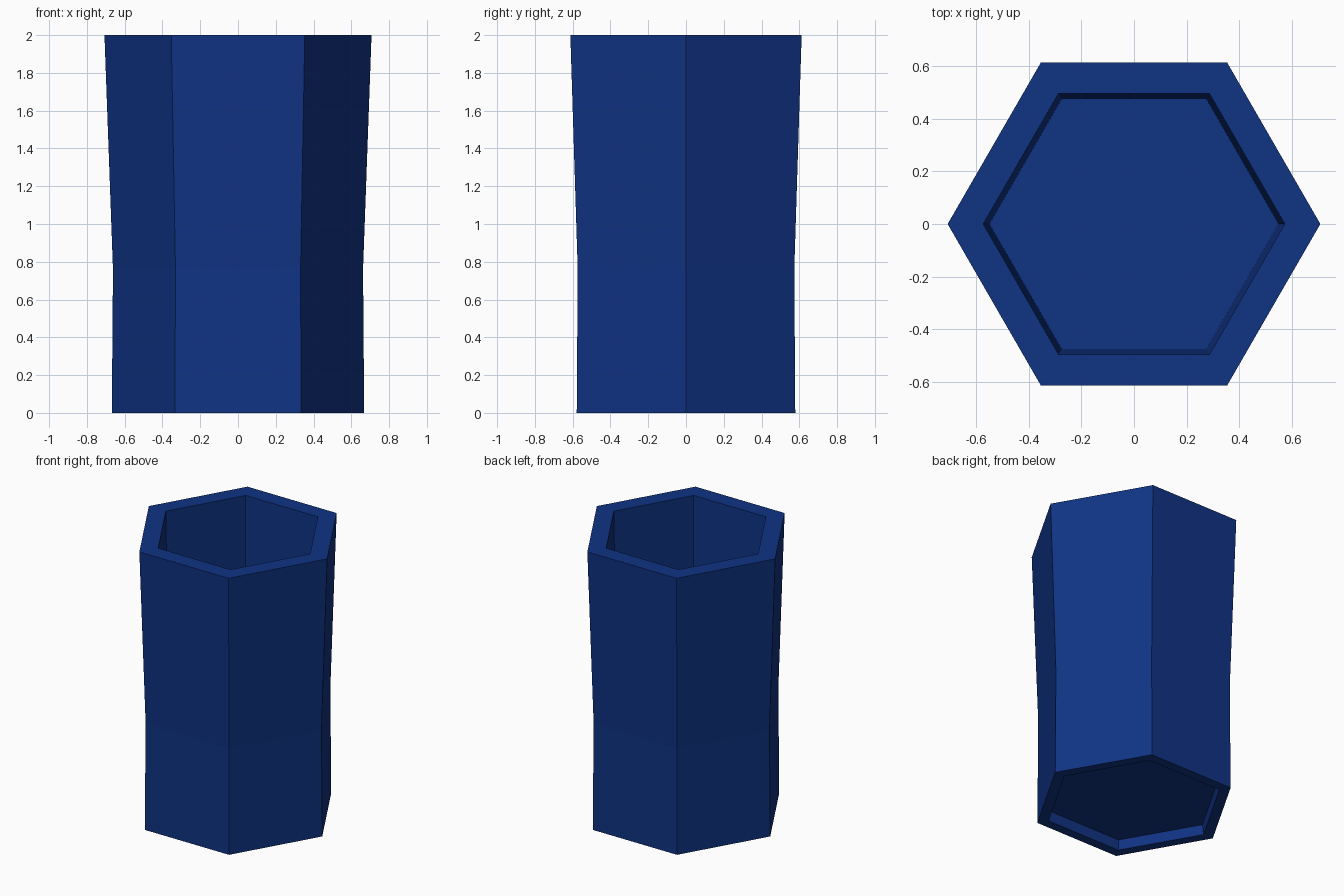
import bpy, bmesh
from math import cos, sin, tau

cube = bpy.data.objects.get("Cube")
if cube:
    bpy.data.objects.remove(cube, do_unlink=True)

SIDES = 6

# One deep blue for the whole vessel
blue = bpy.data.materials.new("deep_blue")
blue.use_nodes = True
colour = (0.005, 0.033, 0.23, 1)
blue.diffuse_color = colour
blue.node_tree.nodes["Principled BSDF"].inputs["Base Color"].default_value = colour

# Closed profile (radius, height) from the recessed underside to the inner floor
profile = [
    (0.58, 0.07),   # recessed underside
    (0.59, 0.0),    # foot ring, inner edge
    (0.668, 0.0),   # foot ring, outer edge
    (0.662, 0.76),  # waist
    (0.707, 2.0),   # rim, outer edge
    (0.572, 2.0),   # rim, inner edge
    (0.548, 0.15),  # inner floor
]


def ring(bm, radius, height):
    return [bm.verts.new((radius * cos(tau * i / SIDES),
                          radius * sin(tau * i / SIDES), height))
            for i in range(SIDES)]


# Loft the six-sided cup through the profile and cap both ends
bm = bmesh.new()
rings = [ring(bm, r, z) for r, z in profile]
for low, high in zip(rings, rings[1:]):
    for i in range(SIDES):
        j = (i + 1) % SIDES
        bm.faces.new((low[i], low[j], high[j], high[i]))
bm.faces.new(rings[0])
bm.faces.new(rings[-1])
bmesh.ops.recalc_face_normals(bm, faces=bm.faces)

mesh = bpy.data.meshes.new("hexagonal_cup")
bm.to_mesh(mesh)
bm.free()
mesh.materials.append(blue)
cup = bpy.data.objects.new("hexagonal_cup", mesh)
bpy.context.collection.objects.link(cup)
